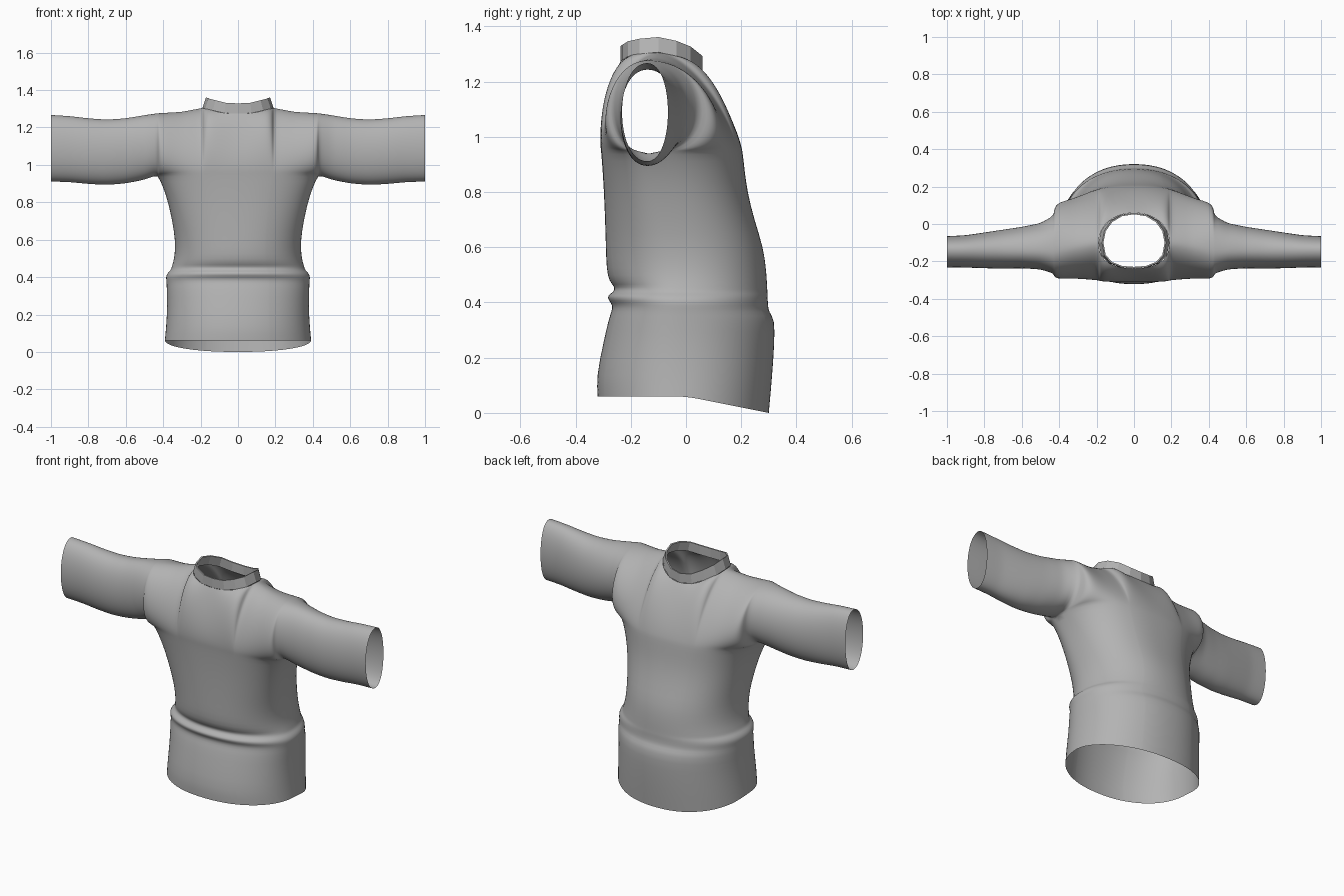
import bpy, bmesh
from math import sin, pi
from mathutils import Vector

if "Cube" in bpy.data.objects:
    bpy.data.objects.remove(bpy.data.objects["Cube"])

cloth = bpy.data.materials.new("grey cloth")
cloth.use_nodes = True
cloth.diffuse_color = (0.45, 0.45, 0.45, 1)
cloth.node_tree.nodes["Principled BSDF"].inputs["Base Color"].default_value = cloth.diffuse_color

ARMPIT_X, ARMPIT_Z = 0.43, 0.945
NECK_X, NECK_Y = 0.19, -0.1
STEPS = 16

# Torso rows: height, front depth, back depth, half width
TORSO = [
    (0.06, -0.32, 0.30, 0.392), (0.13, -0.325, 0.312, 0.385),
    (0.25, -0.30, 0.32, 0.378), (0.34, -0.28, 0.322, 0.382),
    (0.365, -0.27, 0.30, 0.382), (0.39, -0.265, 0.297, 0.385),
    (0.407, -0.28, 0.296, 0.385), (0.425, -0.286, 0.296, 0.375),
    (0.437, -0.262, 0.295, 0.36), (0.455, -0.256, 0.294, 0.355),
    (0.475, -0.278, 0.293, 0.348), (0.52, -0.288, 0.29, 0.338),
    (0.6, -0.29, 0.28, 0.336), (0.7, -0.293, 0.247, 0.352),
    (0.8, -0.297, 0.222, 0.374), (0.88, -0.302, 0.212, 0.4),
    (ARMPIT_Z, -0.307, 0.205, ARMPIT_X)]

# Sleeve sections: distance from middle, bottom, top, front depth, back depth
SLEEVE = [
    (0.43, 0.945, 1.277, -0.265, 0.045), (0.5, 0.92, 1.267, -0.243, 0.005),
    (0.6, 0.9, 1.25, -0.237, -0.015), (0.7, 0.892, 1.243, -0.238, -0.03),
    (0.8, 0.897, 1.25, -0.237, -0.045), (0.9, 0.907, 1.262, -0.233, -0.06),
    (1.0, 0.91, 1.268, -0.232, -0.065)]


def lookup(table, key):
    """Linear interpolation in a table sorted by its first column."""
    for a, b in zip(table, table[1:]):
        if key <= b[0]:
            t = max(0, (key - a[0]) / (b[0] - a[0]))
            return [p + (q - p) * t for p, q in zip(a, b)]
    return list(table[-1])


def torso_point(row, frac, back):
    """Point on a rounded torso section, frac running from side to side."""
    z, front_y, back_y, half = row
    t = min(1, max(0, (z - 0.5) / (ARMPIT_Z - 0.5)))
    side_y = -0.02 - 0.12 * t
    power = 2.15 + 0.35 * t
    edge = back_y if back else front_y
    y = side_y + (edge - side_y) * max(0, 1 - abs(frac) ** power) ** (1 / power)
    if z < 0.1:
        z -= max(0, y) * 0.2      # hem drops towards the back
    return Vector((half * frac, y, z))


def rim_height(y):
    return lookup([(-0.24, 1.272), (-0.2, 1.297), (-0.1, 1.306),
                   (0.0, 1.285), (0.06, 1.237)], y)[1]


def top_point(x, back):
    """Neck rim near the middle, shoulder ridge further out."""
    a = abs(x)
    if a <= NECK_X + 1e-5:
        power = 2.1 if back else 2.5
        reach = max(0, 1 - (a / NECK_X) ** power) ** (1 / power)
        y = NECK_Y + (0.16 if back else -0.137) * reach
        return Vector((x, y, rim_height(y)))
    z = lookup([(NECK_X, 1.306), (0.3, 1.285), (ARMPIT_X, 1.277)], a)[1]
    return Vector((x, NECK_Y - 0.04 * (a - NECK_X) / (ARMPIT_X - NECK_X), z))


def arch(x, back):
    """Half section at x, from armpit level up to the rim or the ridge."""
    a = abs(x)
    _, low, high, front_y, back_y = lookup(SLEEVE, a)
    swell = 4 / 3 * ((back_y if back else front_y) + 0.14)
    if a >= ARMPIT_X - 1e-5:
        start, end = Vector((x, -0.14, low)), Vector((x, -0.14, high))
        ctrl_a = start + Vector((0, swell, 0))
        ctrl_b = end + Vector((0, swell, 0))
    else:
        start, end = torso_point(TORSO[-1], x / ARMPIT_X, back), top_point(x, back)
        wide = (a / ARMPIT_X) ** 4
        ridge = min(1, (a / NECK_X) ** 2)
        rise = Vector((0, -0.02 if back else -0.018, 0.1))
        ctrl_a = start + rise.lerp(Vector((0, swell, 0)), wide)
        lean = Vector((0, 0.05, -0.06) if back else (0, -0.035, -0.07))
        over = Vector((0, 0.13 if back else -0.13, -0.015)).lerp(Vector((0, swell, 0)), wide)
        ctrl_b = end + lean.lerp(over, ridge)
    points = []
    for i in range(STEPS + 1):
        t = i / STEPS
        s = 1 - t
        points.append(start * s**3 + ctrl_a * 3 * s * s * t + ctrl_b * 3 * s * t * t + end * t**3)
    return points


def add_grid(bm, rows, closed=False):
    grid = [[bm.verts.new(p) for p in row] for row in rows]
    for lower, upper in zip(grid, grid[1:]):
        count = len(lower)
        for i in range(count if closed else count - 1):
            j = (i + 1) % count
            bm.faces.new((lower[i], lower[j], upper[j], upper[i]))


def finish(bm, name):
    bmesh.ops.remove_doubles(bm, verts=bm.verts, dist=0.0005)
    bmesh.ops.recalc_face_normals(bm, faces=bm.faces)
    mesh = bpy.data.meshes.new(name)
    bm.to_mesh(mesh)
    bm.free()
    mesh.materials.append(cloth)
    obj = bpy.data.objects.new(name, mesh)
    bpy.context.collection.objects.link(obj)
    return obj


# Columns across the chest: even around the neck, tighter towards the armpits
half = [NECK_X * sin(i / 8 * pi / 2) for i in range(9)]
half += [NECK_X + (ARMPIT_X - NECK_X) * sin(i / 10 * pi / 2) for i in range(1, 11)]
chest = [-x for x in reversed(half[1:])] + half
sleeve_xs = [ARMPIT_X + (1 - ARMPIT_X) * i / 16 for i in range(17)]

# Shirt: lower torso, chest and back panels, and both sleeves as one shell
bm = bmesh.new()
for back in (False, True):
    add_grid(bm, [[torso_point(row, x / ARMPIT_X, back) for x in chest] for row in TORSO])
    add_grid(bm, [arch(x, back) for x in chest])
    for side in (-1, 1):
        add_grid(bm, [arch(side * x, back) for x in sleeve_xs])
shirt = finish(bm, "shirt")
smooth = shirt.modifiers.new("smooth cloth", "SUBSURF")
smooth.levels = smooth.render_levels = 1
for poly in shirt.data.polygons:
    poly.use_smooth = True

# Collar: faceted standing band around the neck rim
neck = [x for x in chest if abs(x) <= NECK_X + 1e-5][::2]
rim = [top_point(x, False) for x in neck] + [top_point(x, True) for x in neck[-2:0:-1]]
upper = [Vector((p.x * 0.9, p.y, p.z + 0.055)) for p in rim]
bm = bmesh.new()
add_grid(bm, [rim, upper], closed=True)
collar = finish(bm, "collar")
band = collar.modifiers.new("band thickness", "SOLIDIFY")
band.thickness = 0.008
